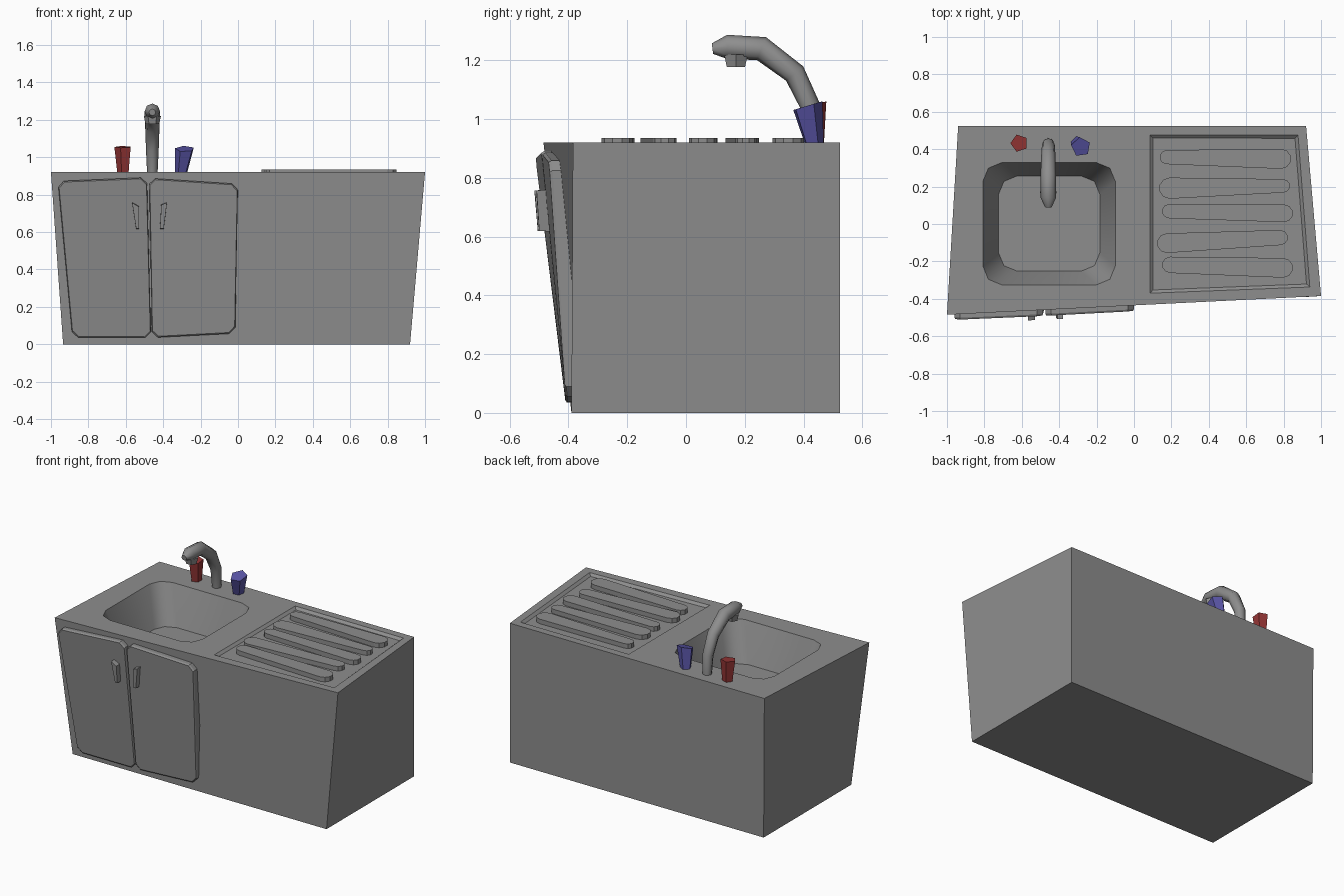
import bpy, bmesh, math
from mathutils import Vector as V

if "Cube" in bpy.data.objects:
    bpy.data.objects.remove(bpy.data.objects["Cube"])


def material(name, rgb):
    m = bpy.data.materials.new(name)
    m.diffuse_color = (*rgb, 1)
    m.use_nodes = True
    m.node_tree.nodes["Principled BSDF"].inputs["Base Color"].default_value = m.diffuse_color
    return m


GREY = material("steel_grey", (0.27, 0.27, 0.27))
RED = material("hot_red", (0.3, 0.036, 0.036))
BLUE = material("cold_blue", (0.1, 0.09, 0.38))
TOP = 0.92


def finish(bm, name, mat, smooth=None):
    me = bpy.data.meshes.new(name)
    bm.to_mesh(me)
    bm.free()
    ob = bpy.data.objects.new(name, me)
    bpy.context.collection.objects.link(ob)
    me.materials.append(mat)
    if smooth:
        bpy.ops.object.select_all(action='DESELECT')
        ob.select_set(True)
        bpy.context.view_layer.objects.active = ob
        bpy.ops.object.shade_smooth_by_angle(angle=math.radians(smooth))
    return ob


def skin(bm, rings, start=True, end=True):
    """Join rings of equal length with quads, and cap the ends."""
    vs = [[bm.verts.new(p) for p in r] for r in rings]
    n = len(vs[0])
    for a, b in zip(vs, vs[1:]):
        for i in range(n):
            j = (i + 1) % n
            bm.faces.new((a[i], a[j], b[j], b[i]))
    if start:
        bm.faces.new(vs[0][::-1])
    if end:
        bm.faces.new(vs[-1])
    return vs


def loft(name, rings, mat=GREY, smooth=None, start=True):
    bm = bmesh.new()
    skin(bm, rings, start)
    if start:
        bmesh.ops.recalc_face_normals(bm, faces=bm.faces)
    return finish(bm, name, mat, smooth)


def cut_corners(pts, d, rounded=False):
    out = []
    for i, p in enumerate(pts):
        p, a, b = V(p), V(pts[i - 1]), V(pts[(i + 1) % len(pts)])
        q, r = p + (a - p).normalized() * d, p + (b - p).normalized() * d
        out += [q, p.lerp((q + r) / 2, 0.586), r] if rounded else [q, r]
    return out


def rect(x0, x1, y0, y1):
    return [(x0, y0), (x1, y0), (x1, y1), (x0, y1)]


def shrink(pts, s):
    c = sum((V(p) for p in pts), V((0, 0))) / len(pts)
    return [V(p) + (c - V(p)).normalized() * s for p in pts]


def at(pts, z):
    return [(p[0], p[1], z) for p in pts]


# cabinet outline, basin rim and drainer outline
top = [(-1, -0.485), (1, -0.385), (0.92, 0.525), (-0.94, 0.525)]
rim = cut_corners(rect(-0.808, -0.1, -0.325, 0.328), 0.1, True)
floor = cut_corners(rect(-0.725, -0.182, -0.252, 0.257), 0.1, True)
tray = [(0.085, -0.37), (0.94, -0.337), (0.877, 0.476), (0.085, 0.476)]

# cabinet with two openings in the worktop
bm = bmesh.new()
base, upper = skin(bm, [at(rect(-0.935, 0.92, -0.39, 0.525), 0), at(top, TOP)], end=False)
edges = []
for loop in (upper, [bm.verts.new(p) for p in at(rim, TOP)],
             [bm.verts.new(p) for p in at(tray, TOP)]):
    for a, b in zip(loop, loop[1:] + loop[:1]):
        edges.append(bm.edges.get((a, b)) or bm.edges.new((a, b)))
filled = bmesh.ops.triangle_fill(bm, edges=edges, use_beauty=True, normal=(0, 0, 1))
for f in filled["geom"]:
    if isinstance(f, bmesh.types.BMFace):
        f.normal_update()
        if f.normal.z < 0:
            f.normal_flip()
finish(bm, "cabinet", GREY)

# basin and draining tray
loft("basin", [at(rim, TOP), at(floor, 0.67)], smooth=50, start=False)
loft("draining_tray", [at(tray, TOP), at(shrink(tray, 0.024), 0.905)], start=False)

# raised ribs: x left, x right, left y range, right y range
for x0, x1, a0, a1, b0, b1 in [
        (0.137, 0.84, 0.32, 0.395, 0.295, 0.402),
        (0.134, 0.834, 0.135, 0.248, 0.168, 0.24),
        (0.15, 0.85, 0.03, 0.107, 0.01, 0.104),
        (0.123, 0.823, -0.155, -0.05, -0.113, -0.032),
        (0.15, 0.85, -0.262, -0.175, -0.287, -0.182)]:
    ring = []
    for x, lo, hi, s, first in ((x1, b0, b1, -1, -90), (x0, a0, a1, 1, 90)):
        r = (hi - lo) / 2
        for k in range(6):
            t = math.radians(first + 36 * k)
            ring.append((x + s * r + r * math.cos(t), (lo + hi) / 2 + r * math.sin(t)))
    loft("drainer_rib", [at(ring, 0.9), at(ring, 0.935)])


def front_y(x, z):
    """Depth of the slanted, twisted cabinet front."""
    return -0.39 + (-0.095 + 0.05 * (x + 1)) * z / TOP


# doors with a small bevelled edge
for name, pts in (("left_door", [(-0.885, 0.035), (-0.465, 0.035), (-0.487, 0.892), (-0.963, 0.872)]),
                  ("right_door", [(-0.46, 0.035), (-0.015, 0.058), (0, 0.857), (-0.475, 0.888)])):
    outline = cut_corners(pts, 0.032)
    rings = []
    for inset, depth in ((0, -0.03), (0, 0.7), (0.007, 1)):
        ring = []
        for x, z in shrink(outline, inset):
            d = depth if depth < 0 else depth * (0.016 + 0.02 * z / TOP)
            ring.append((x, front_y(x, z) - d, z))
        rings.append(ring)
    loft(name, rings)

# door handles
for name, pts in (("left_handle", [(-0.545, 0.62), (-0.53, 0.62), (-0.53, 0.735), (-0.566, 0.757)]),
                  ("right_handle", [(-0.417, 0.62), (-0.397, 0.62), (-0.38, 0.757), (-0.41, 0.745)])):
    loft(name, [[(x, front_y(x, z) - d, z) for x, z in shrink(pts, s)]
                for s, d in ((-0.004, 0.01), (0, 0.066))])

# faucet: tube swept along an arc in the y-z plane (y, z, radius)
path = [(0.432, 0.915, 0.028), (0.425, 1.04, 0.034), (0.37, 1.155, 0.038),
        (0.257, 1.24, 0.042), (0.14, 1.246, 0.041), (0.09, 1.24, 0.018)]
FX, rings = -0.458, []
for i, (y, z, r) in enumerate(path):
    a, b = path[max(i - 1, 0)], path[min(i + 1, len(path) - 1)]
    d = V((0, b[0] - a[0], b[1] - a[1])).normalized()
    side, up = V((1, 0, 0)), d.cross(V((1, 0, 0)))
    rings.append([V((FX, y, z)) + r * (side * math.cos(t) + up * math.sin(t))
                  for t in (math.tau * k / 8 for k in range(8))])
loft("faucet", rings, smooth=50)


def disc(x, y, z, r, n, turn=0, tilt=0):
    return [(x + r * math.cos(t), y + r * math.sin(t), z + tilt * r * math.sin(t))
            for t in (turn + math.tau * k / n for k in range(n))]


loft("faucet_nozzle", [disc(FX, 0.17, 1.178, 0.036, 6), disc(FX, 0.17, 1.22, 0.046, 6)])

# five-sided taps, the cold one leaning
loft("hot_tap", [disc(-0.612, 0.438, 0.915, 0.033, 5, math.pi),
                 disc(-0.613, 0.432, 1.055, 0.048, 5, math.pi, 0.1)], RED)
loft("cold_tap", [disc(-0.303, 0.435, 0.915, 0.034, 5, 0.45),
                  disc(-0.284, 0.412, 1.045, 0.053, 5, 0.45, 0.3)], BLUE)
